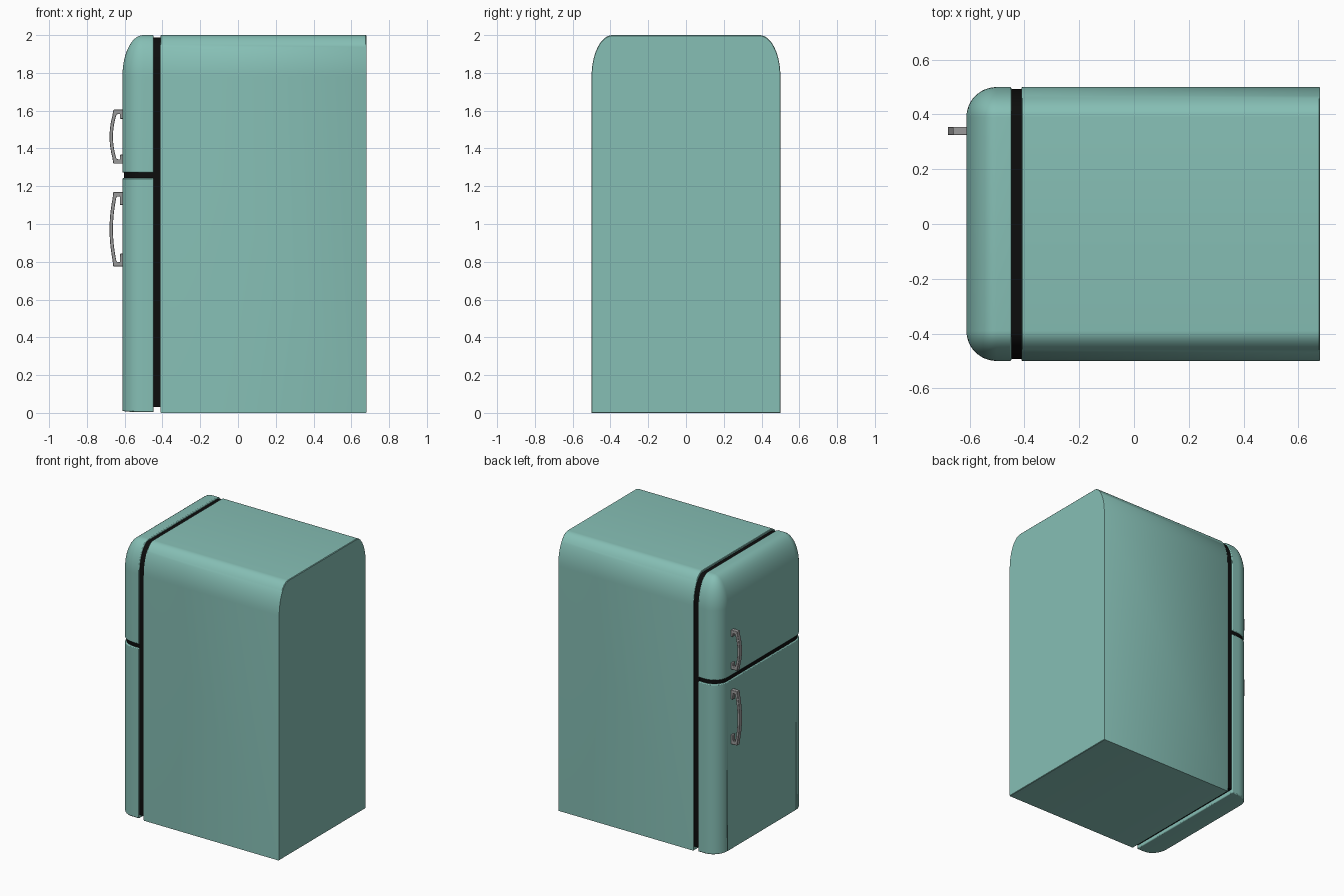
import bpy, bmesh, math
from mathutils import Vector

if "Cube" in bpy.data.objects:
    bpy.data.objects.remove(bpy.data.objects["Cube"])


def material(name, rgb):
    m = bpy.data.materials.new(name)
    m.diffuse_color = (*rgb, 1)
    m.use_nodes = True
    m.node_tree.nodes["Principled BSDF"].inputs["Base Color"].default_value = m.diffuse_color
    return m


TEAL = material("teal enamel", (0.238, 0.52, 0.462))
BLACK = material("black rubber", (0.004, 0.004, 0.004))
GREY = material("grey metal", (0.33, 0.33, 0.33))

CY, CZ, RY, RZ = 0.39, 1.78, 0.11, 0.22   # corner centre and radii of the arched outline


def outline(x, scale, bottom, steps=14):
    """Square bottom, elliptical top corners, at one x station."""
    ry, rz = RY * scale, RZ * scale
    pts = [(x, CY + ry, bottom)]
    arc = [i / steps * math.pi / 2 for i in range(steps + 1)]
    pts += [(x, CY + ry * math.cos(a), CZ + rz * math.sin(a)) for a in arc]
    pts += [(px, -py, pz) for px, py, pz in reversed(pts)]
    return pts


def finish(bm, name, mat, bevel=0):
    bmesh.ops.recalc_face_normals(bm, faces=bm.faces)
    me = bpy.data.meshes.new(name)
    bm.to_mesh(me)
    bm.free()
    me.materials.append(mat)
    ob = bpy.data.objects.new(name, me)
    bpy.context.collection.objects.link(ob)
    if bevel:
        mod = ob.modifiers.new("soft edges", 'BEVEL')
        mod.width, mod.segments = bevel, 2
        mod.limit_method, mod.angle_limit = 'ANGLE', math.radians(50)
    bpy.ops.object.select_all(action='DESELECT')
    ob.select_set(True)
    bpy.context.view_layer.objects.active = ob
    bpy.ops.object.shade_smooth_by_angle(angle=math.radians(35))
    return ob


def loft(name, mat, stations, low=None, high=None, bevel=0):
    """Skin outlines given as (x, scale, bottom); optionally keep only low < z < high."""
    bm = bmesh.new()
    rings = [[bm.verts.new(p) for p in outline(*s)] for s in stations]
    n = len(rings[0])
    for a, b in zip(rings, rings[1:]):
        for i in range(n):
            j = (i + 1) % n
            bm.faces.new((a[i], a[j], b[j], b[i]))
    bm.faces.new(rings[0])
    bm.faces.new(rings[-1])
    bmesh.ops.remove_doubles(bm, verts=bm.verts, dist=1e-5)
    bmesh.ops.recalc_face_normals(bm, faces=bm.faces)
    for z, up in ((low, -1), (high, 1)):
        if z is not None:
            cut = bmesh.ops.bisect_plane(
                bm, geom=bm.verts[:] + bm.edges[:] + bm.faces[:],
                plane_co=Vector((0, 0, z)), plane_no=Vector((0, 0, up)), clear_outer=True)
            edges = [e for e in cut["geom_cut"] if isinstance(e, bmesh.types.BMEdge)]
            bmesh.ops.edgeloop_fill(bm, edges=edges)
    return finish(bm, name, mat, bevel)


def door_stations(back, front, full, bottom, steps=12):
    """Straight sides, then a quarter-round into the flat front."""
    st = [(back, full, bottom)]
    depth = 0.11
    for i in range(steps + 1):
        t = i / steps * math.pi / 2
        st.append((front + depth * (1 - math.sin(t)), full * math.cos(t),
                   bottom + 0.008 * (1 - math.cos(t))))
    return st


# cabinet and the rubber seal in front of it
loft("cabinet", TEAL, [(-0.41, 0.985, 0.002), (-0.407, 1, 0), (0.676, 1, 0), (0.68, 0.98, 0.003)])
loft("door_seal", BLACK, [(-0.455, 0.94, 0.03), (-0.40, 0.94, 0.03)])

# two doors and the dark strip between them
doors = door_stations(-0.447, -0.612, 1, 0.004)
loft("freezer_door", TEAL, doors, low=1.272, bevel=0.006)
loft("fridge_door", TEAL, doors, high=1.243, bevel=0.006)
loft("door_gap_strip", BLACK, door_stations(-0.45, -0.603, 0.92, 0.1), low=1.235, high=1.28)


# bowed handles: half side profile mirrored, then given width
def handle(name, z, h, pad):
    steps = 8
    half = [(-0.605, h), (-0.66, h)]
    half += [(-0.68 + 0.02 * (1 - i / steps) ** 2, (h - 0.015) * (1 - i / steps))
             for i in range(1, steps)]
    outer = half + [(-0.68, 0)] + [(x, -v) for x, v in reversed(half)]
    inner = [(-0.605, h - pad), (-0.625, h - pad), (-0.625, h - 0.022), (-0.643, h - 0.025)]
    inner += [(-0.662 + 0.019 * (1 - i / steps) ** 2, (h - 0.025) * (1 - i / steps))
              for i in range(1, steps)]
    inner = inner + [(-0.662, 0)] + [(x, -v) for x, v in reversed(inner)]
    bm = bmesh.new()
    face = bm.faces.new([bm.verts.new((x, 0.325, z + v)) for x, v in outer + inner[::-1]])
    ext = bmesh.ops.extrude_face_region(bm, geom=[face])
    moved = [g for g in ext["geom"] if isinstance(g, bmesh.types.BMVert)]
    bmesh.ops.translate(bm, verts=moved, vec=(0, 0.03, 0))
    finish(bm, name, GREY, 0.003)


handle("freezer_handle", 1.462, 0.143, 0.048)
handle("fridge_handle", 0.972, 0.197, 0.068)
